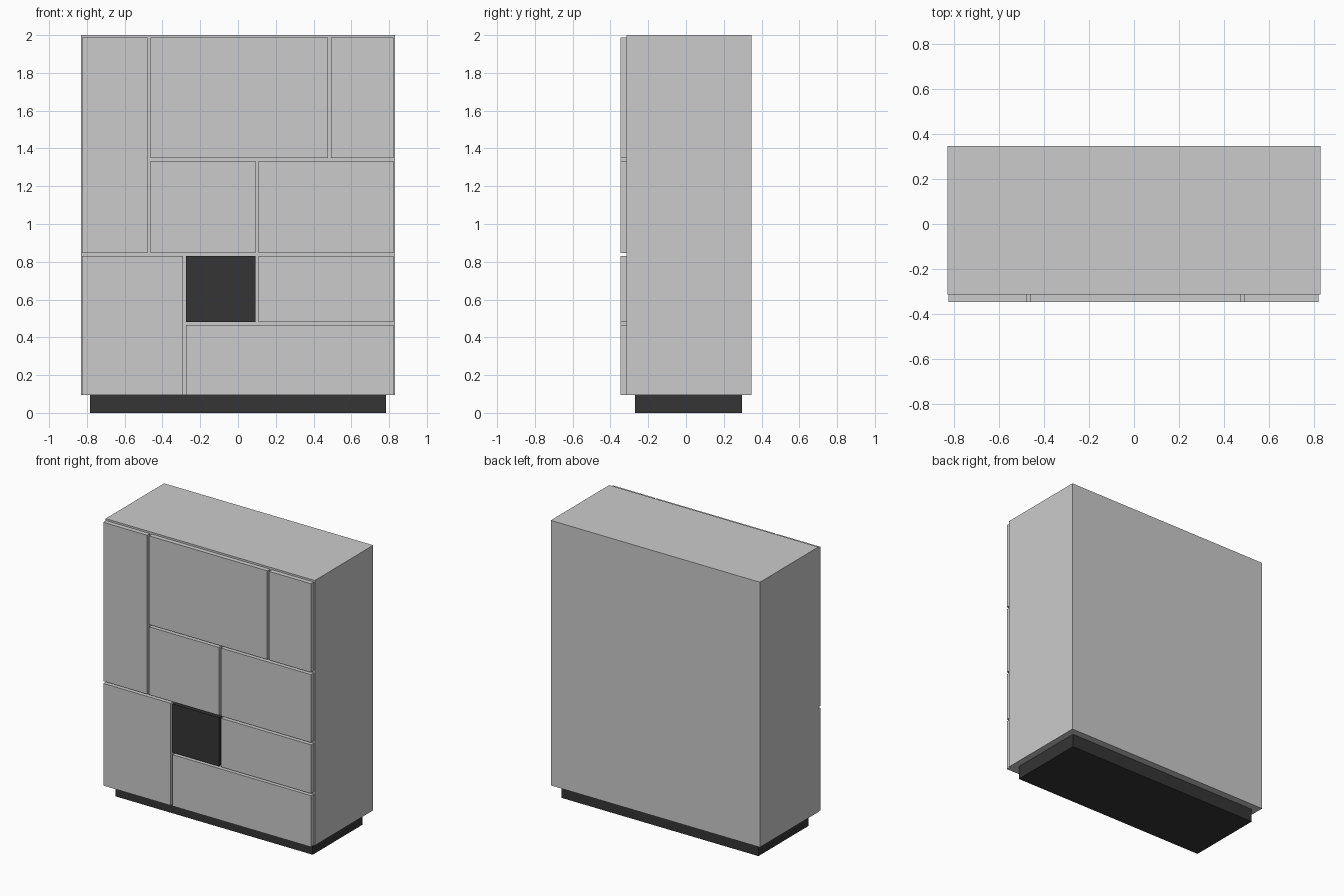
import bpy

if "Cube" in bpy.data.objects:
    bpy.data.objects.remove(bpy.data.objects["Cube"])

dark = bpy.data.materials.new("dark")
dark.diffuse_color = (0.035, 0.035, 0.035, 1)
dark.use_nodes = True
dark.node_tree.nodes["Principled BSDF"].inputs["Base Color"].default_value = dark.diffuse_color


def box(name, x, y, z, mat=None):
    """Box from (min, max) ranges on each axis."""
    bpy.ops.mesh.primitive_cube_add(size=1)
    ob = bpy.context.object
    ob.name = name
    ob.location = [(r[0] + r[1]) / 2 for r in (x, y, z)]
    ob.scale = [r[1] - r[0] for r in (x, y, z)]
    bpy.ops.object.transform_apply(location=True, rotation=False, scale=True)
    if mat:
        ob.data.materials.append(mat)
    return ob


# Recessed plinth and main carcass
box("plinth", (-0.783, 0.783), (-0.27, 0.296), (0, 0.096), dark)
box("carcass", (-0.831, 0.831), (-0.315, 0.348), (0.096, 2.0))

# Front panels in a patchwork, separated by narrow gaps
L, R = -0.827, 0.823
panels = {
    "tall_left_door": ((L, -0.479), (0.846, 1.987)),
    "top_middle_door": ((-0.463, 0.476), (1.35, 1.987)),
    "top_right_door": ((0.492, R), (1.35, 1.987)),
    "middle_door": ((-0.463, 0.092), (0.846, 1.334)),
    "middle_right_door": ((0.108, R), (0.846, 1.334)),
    "lower_left_door": ((L, -0.291), (0.096, 0.83)),
    "dark_panel": ((-0.276, 0.092), (0.48, 0.83)),
    "lower_right_door": ((0.108, R), (0.48, 0.83)),
    "bottom_drawer": ((-0.276, R), (0.096, 0.465)),
}
for name, (x, z) in panels.items():
    box(name, x, (-0.348, -0.315), z, dark if name == "dark_panel" else None)
